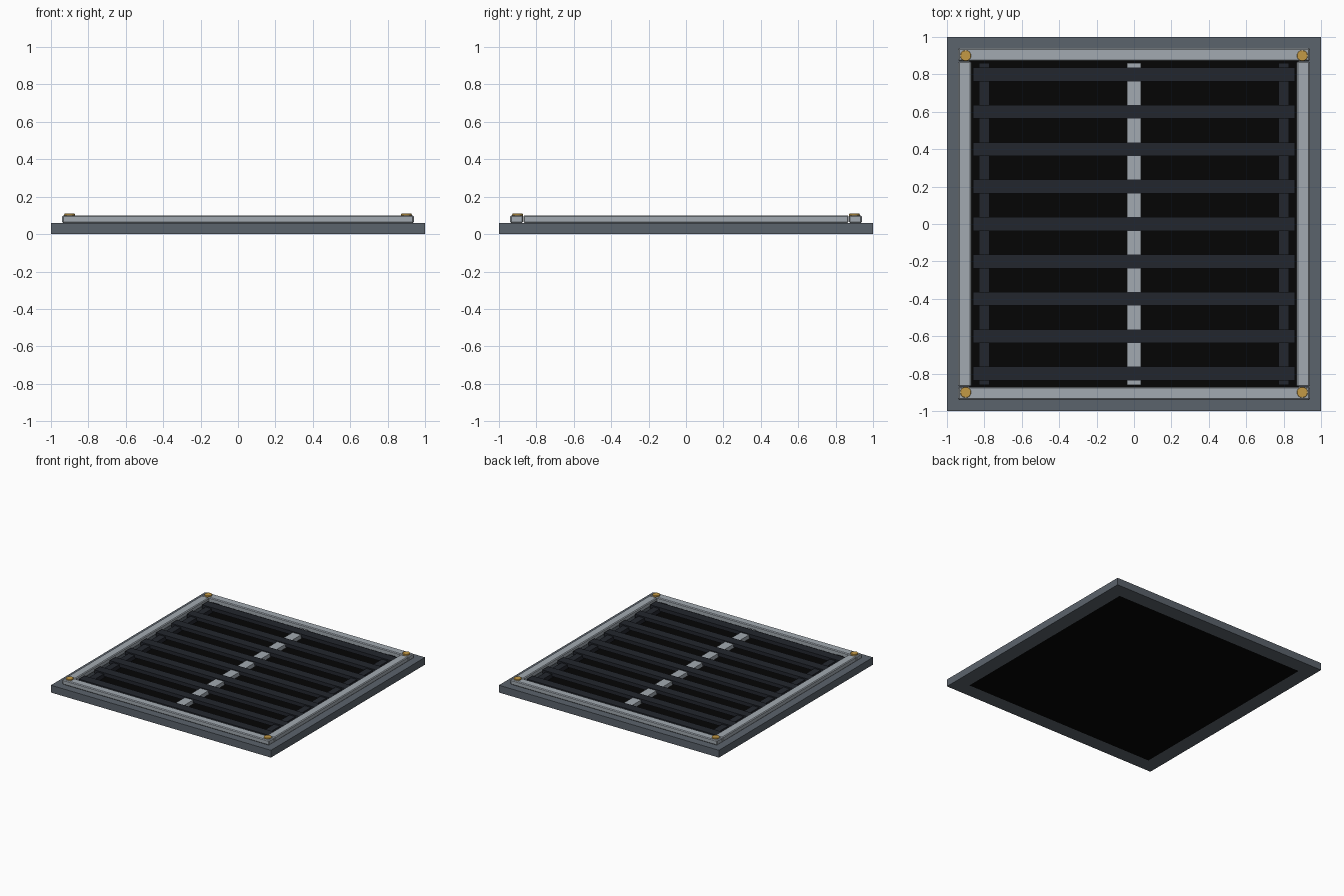
import bpy, bmesh

if "Cube" in bpy.data.objects:
    bpy.data.objects.remove(bpy.data.objects["Cube"])


def material(name, rgb):
    m = bpy.data.materials.new(name)
    m.diffuse_color = (*rgb, 1)
    m.use_nodes = True
    m.node_tree.nodes["Principled BSDF"].inputs["Base Color"].default_value = m.diffuse_color
    return m


STEEL = material("dark_steel", (0.105, 0.125, 0.15))
TRIM = material("light_steel", (0.36, 0.4, 0.44))
SLAT = material("slat_dark", (0.016, 0.019, 0.026))
BLACK = material("duct_black", (0.0015, 0.0015, 0.0015))
BRASS = material("brass", (0.55, 0.32, 0.06))


def add_bevel(ob, width, segments=1):
    mod = ob.modifiers.new("bevel", "BEVEL")
    mod.width = width
    mod.segments = segments


def box(name, x, y, z, mat, bevel=0):
    """Box from (min, max) ranges on each axis."""
    bpy.ops.mesh.primitive_cube_add(
        size=1, location=[(a + b) / 2 for a, b in (x, y, z)])
    ob = bpy.context.object
    ob.name = name
    ob.scale = [b - a for a, b in (x, y, z)]
    bpy.ops.object.transform_apply(location=False, rotation=False, scale=True)
    ob.data.materials.append(mat)
    if bevel:
        add_bevel(ob, bevel)
    return ob


def square_ring(name, outer, inner, height, mat):
    """Mitred square frame with a rectangular section, standing on z = 0."""
    bm = bmesh.new()
    profile = [(outer, 0), (outer, height), (inner, height), (inner, 0)]
    corners = [(1, 1), (-1, 1), (-1, -1), (1, -1)]
    rings = [[bm.verts.new((sx * r, sy * r, z)) for r, z in profile]
             for sx, sy in corners]
    for i in range(4):
        a, b = rings[i], rings[(i + 1) % 4]
        for j in range(4):
            k = (j + 1) % 4
            bm.faces.new((a[j], a[k], b[k], b[j]))
    bmesh.ops.recalc_face_normals(bm, faces=bm.faces)
    mesh = bpy.data.meshes.new(name)
    bm.to_mesh(mesh)
    bm.free()
    ob = bpy.data.objects.new(name, mesh)
    bpy.context.collection.objects.link(ob)
    mesh.materials.append(mat)
    return ob


# Outer frame and the black panel closing its bottom
square_ring("outer_frame", 1.0, 0.88, 0.06, STEEL)
box("back_panel", (-0.88, 0.88), (-0.88, 0.88), (0, 0.02), BLACK)

# Raised trim strips: long ones front and back, shorter ones between
for s, side in ((-1, "front"), (1, "back")):
    box(f"trim_{side}", (-0.94, 0.94), sorted((s * 0.872, s * 0.94)),
        (0.06, 0.1), TRIM, 0.006)
for s, side in ((-1, "left"), (1, "right")):
    box(f"trim_{side}", sorted((s * 0.87, s * 0.94)), (-0.87, 0.87),
        (0.06, 0.1), TRIM, 0.006)
    # Dark rails under the slat ends
    box(f"slat_rail_{side}", sorted((s * 0.773, s * 0.829)), (-0.86, 0.86),
        (0.04, 0.075), SLAT)

# Central support bar and the nine slats
box("centre_bar", (-0.038, 0.038), (-0.86, 0.86), (0.045, 0.078), TRIM)
for i in range(-4, 5):
    y = i * 0.2
    box(f"slat_{i + 5}", (-0.86, 0.86), (y - 0.037, y + 0.037),
        (0.055, 0.085), SLAT)

# Corner bolts
for sx in (-1, 1):
    for sy in (-1, 1):
        bpy.ops.mesh.primitive_cylinder_add(
            vertices=16, radius=0.029, depth=0.015,
            location=(sx * 0.9, sy * 0.9, 0.1015))
        bolt = bpy.context.object
        bolt.name = "corner_bolt"
        bolt.data.materials.append(BRASS)
        add_bevel(bolt, 0.003, 2)
        bpy.ops.object.shade_smooth_by_angle()
